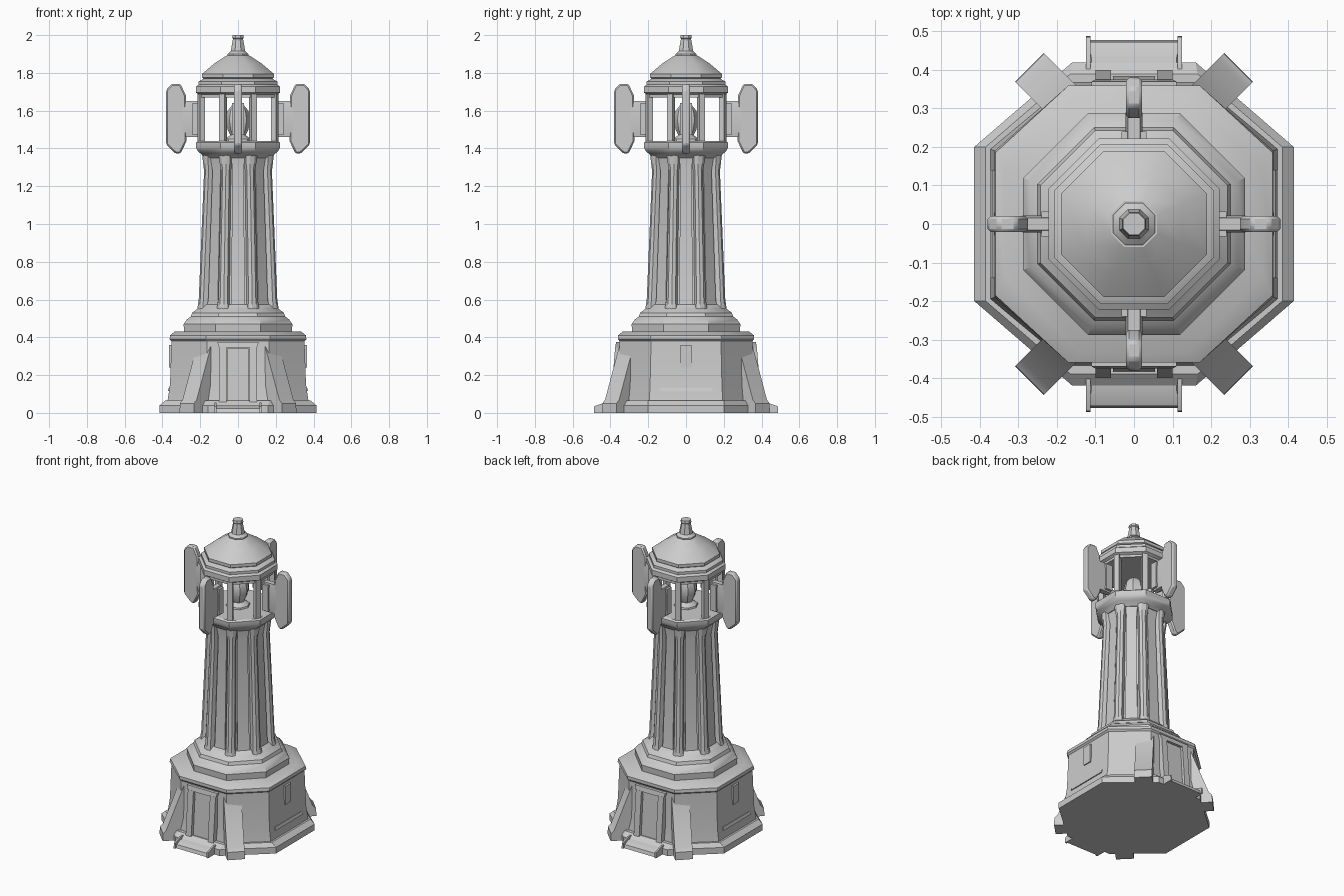
import bpy, bmesh, math
from math import sin, cos, pi
from mathutils import Matrix

if "Cube" in bpy.data.objects:
    bpy.data.objects.remove(bpy.data.objects["Cube"])

T = math.tan(pi / 8)


def finish(name, bm, bevel=0.0):
    bmesh.ops.recalc_face_normals(bm, faces=bm.faces)
    me = bpy.data.meshes.new(name)
    bm.to_mesh(me)
    bm.free()
    ob = bpy.data.objects.new(name, me)
    bpy.context.collection.objects.link(ob)
    if bevel:
        m = ob.modifiers.new("bevel", 'BEVEL')
        m.width, m.segments = bevel, 1
    return ob


def loft(name, rings, bevel=0.0, copies=(Matrix.Identity(4),)):
    """Skin a stack of point rings with capped ends, once per copy matrix."""
    bm = bmesh.new()
    for mat in copies:
        vs = [[bm.verts.new(mat @ Matrix.Translation(p).translation) for p in r] for r in rings]
        n = len(rings[0])
        for a, b in zip(vs, vs[1:]):
            for i in range(n):
                j = (i + 1) % n
                bm.faces.new((a[i], a[j], b[j], b[i]))
        bm.faces.new(vs[0][::-1])
        bm.faces.new(vs[-1])
    return finish(name, bm, bevel)


def octagon(ax, z, ay=None, cx=None, cy=None):
    ay = ay or ax
    cx, cy = cx or ay * T, cy or ax * T
    return [(ax, cy, z), (cx, ay, z), (-cx, ay, z), (-ax, cy, z),
            (-ax, -cy, z), (-cx, -ay, z), (cx, -ay, z), (ax, -cy, z)]


def rect(x0, x1, y0, y1, z):
    return [(x0, y0, z), (x1, y0, z), (x1, y1, z), (x0, y1, z)]


def turns(n, start=0.0):
    return [Matrix.Rotation(start + 2 * pi * i / n, 4, 'Z') for i in range(n)]


def mirrors():
    return [Matrix.Diagonal((sx, sy, 1, 1)) for sx in (1, -1) for sy in (1, -1)]


# Octagonal plinth and base house
loft("plinth", [octagon(.415, 0, .42, .16, .20), octagon(.415, .04, .42, .16, .20),
                octagon(.385, .065, .39, .165, .2)])
loft("base_house", [octagon(.375, .05, .37, .165, .195), octagon(.36, .15, .355, .165, .19),
                    octagon(.352, .38, .352, .165, .185), octagon(.362, .39, .36, .17, .19),
                    octagon(.36, .41, .36, .17, .185), octagon(.335, .43, .335)])
loft("base_moulding", [octagon(.285, .42), octagon(.288, .47), octagon(.27, .495),
                       octagon(.25, .51), octagon(.243, .53), octagon(.21, .555), octagon(.19, .575)])

# Sloping diagonal buttresses on the corners
u = Matrix.Translation((.15, .285, 0)) @ Matrix.Rotation(pi / 4, 4, 'Z')
loft("buttresses", [rect(-.03, w, -.053, .053, z) for w, z in
                    ((.172, 0), (.17, .05), (.15, .07), (.045, .35), (.0, .385))],
     copies=[m @ u for m in mirrors()])

# Doors, door frames and steps at front and back
ends = turns(2)
loft("doors", [rect(-.055, .055, .33, .385, .04), rect(-.055, .055, .33, .365, .34)], copies=ends)
loft("door_jambs", [rect(.06, .10, .33, .40, .04), rect(.06, .10, .33, .375, .35)],
     copies=mirrors())
loft("door_lintels", [rect(-.10, .10, .33, .375, .345), rect(-.11, .11, .33, .37, .375)], copies=ends)
loft("steps", [rect(-.12, .12, .38, .478, 0), rect(-.12, .12, .38, .472, .022),
               rect(-.11, .11, .38, .43, .04)], copies=ends)
loft("step_cheeks", [rect(.113, .124, .40, .488, 0), rect(.113, .124, .40, .486, .035),
                     rect(.113, .124, .40, .43, .055)], copies=mirrors())

# Slit windows and sills on the side walls
loft("side_windows", [rect(.33, .364, -.03, .03, .24), rect(.33, .364, -.03, .03, .36)],
     copies=ends)
loft("side_sills", [rect(.33, .372, -.14, .14, .115), rect(.33, .366, -.14, .14, .135)],
     copies=ends)

# Tapering shaft with corner ribs and flat pilasters
loft("shaft", [octagon(.187, .53), octagon(.176, .62), octagon(.15, 1.30), octagon(.165, 1.38)])


def rib(scale, w, d, z):
    r = scale / cos(pi / 8)
    return [(r - d, -w, z), (r - .012, -w, z), (r, -w * .4, z),
            (r, w * .4, z), (r - .012, w, z), (r - d, w, z)]


loft("corner_ribs", [rib(.212, .034, .06, .54), rib(.204, .026, .06, .6),
                     rib(.176, .023, .06, 1.28), rib(.182, .032, .06, 1.34),
                     rib(.186, .034, .06, 1.38)], copies=turns(8, pi / 8))
loft("pilasters", [rect(.12, .196, -.042, .042, .54), rect(.12, .187, -.036, .036, .6),
                   rect(.12, .161, -.03, .03, 1.28), rect(.12, .172, -.036, .036, 1.36)],
     copies=turns(8))

# Gallery, lantern posts and lamp
loft("gallery", [octagon(.175, 1.35), octagon(.20, 1.375), octagon(.212, 1.385),
                 octagon(.222, 1.405), octagon(.222, 1.432), octagon(.212, 1.44)])
loft("lantern_posts", [rect(.195, .225, -.017, .017, z) for z in (1.43, 1.70)],
     copies=turns(8, pi / 8))


def ring8(r, z):
    return [(r * cos(pi * i / 4), r * sin(pi * i / 4), z) for i in range(8)]


lamp = loft("lamp", [ring8(r, z) for r, z in
                     ((.075, 1.43), (.07, 1.45), (.04, 1.47), (.055, 1.5), (.065, 1.55),
                      (.055, 1.60), (.03, 1.63))])

# Stepped eaves, roof cap and finial
loft("eaves", [octagon(.205, 1.67), octagon(.205, 1.685), octagon(.222, 1.695),
               octagon(.222, 1.728), octagon(.208, 1.738), octagon(.208, 1.755),
               octagon(.18, 1.77)])
loft("roof", [octagon(.175, 1.765), octagon(.19, 1.775), octagon(.19, 1.795),
              octagon(.125, 1.85), octagon(.06, 1.892)])
loft("finial", [octagon(.055, 1.88), octagon(.055, 1.90), octagon(.038, 1.915),
                octagon(.027, 1.98), octagon(.031, 1.985), octagon(.028, 2.0)])

# Four outer fins with brackets joining them to the lantern
fin = [(.38, 1.42), (.38, 1.71), (.352, 1.742), (.305, 1.742), (.275, 1.68),
       (.272, 1.44), (.305, 1.372), (.33, 1.372)]
loft("fins", [[(x, y, z) for x, z in fin] for y in (-.021, .021)], bevel=.008, copies=turns(4))
loft("fin_brackets", [rect(.195, .29, -.016, .016, 1.46), rect(.215, .29, -.022, .022, 1.5),
                      rect(.215, .29, -.022, .022, 1.61), rect(.195, .29, -.016, .016, 1.65)],
     copies=turns(4))
loft("bracket_pads", [rect(.195, .24, -.032, .032, z) for z in (1.47, 1.64)], copies=turns(4))

# Soft shading with crisp edges
bpy.ops.object.select_all(action='SELECT')
bpy.context.view_layer.objects.active = lamp
bpy.ops.object.shade_smooth_by_angle(angle=math.radians(30))
